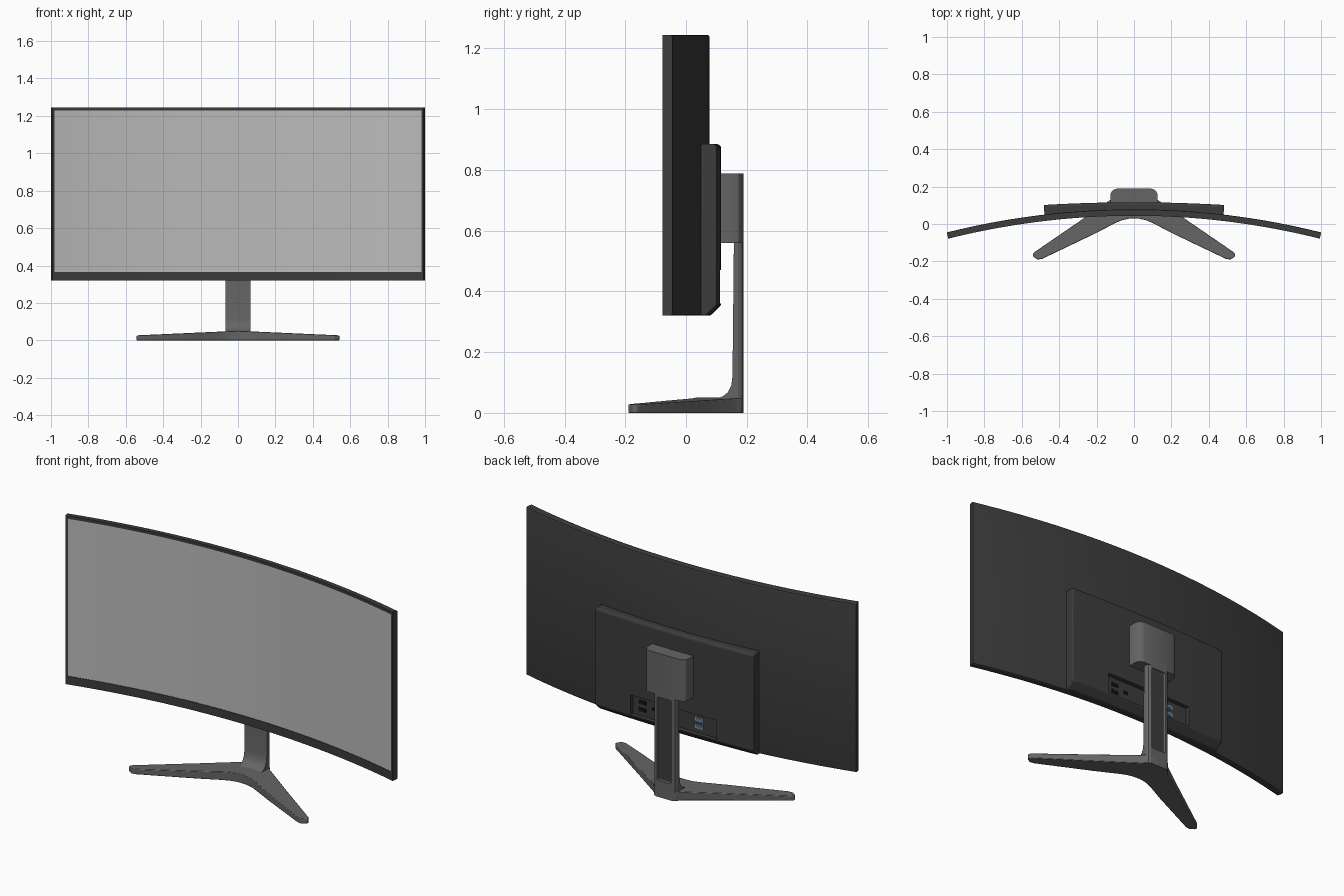
import bpy, bmesh, math

if "Cube" in bpy.data.objects:
    bpy.data.objects.remove(bpy.data.objects["Cube"])

def material(name, rgb):
    m = bpy.data.materials.new(name)
    m.diffuse_color = (*rgb, 1)
    m.use_nodes = True
    m.node_tree.nodes["Principled BSDF"].inputs["Base Color"].default_value = m.diffuse_color
    return m

DARK = material("dark_plastic", (0.045, 0.045, 0.045))
STAND = material("stand_grey", (0.13, 0.13, 0.13))
SCREEN = material("screen_grey", (0.5, 0.5, 0.5))
BLACK = material("port_black", (0.01, 0.01, 0.01))
BLUE = material("port_blue", (0.06, 0.2, 0.45))
METAL = material("port_metal", (0.3, 0.3, 0.3))

def finish(name, bm, mat, smooth=True):
    bmesh.ops.recalc_face_normals(bm, faces=bm.faces)
    me = bpy.data.meshes.new(name)
    bm.to_mesh(me)
    bm.free()
    ob = bpy.data.objects.new(name, me)
    bpy.context.collection.objects.link(ob)
    me.materials.append(mat)
    if smooth:
        bpy.ops.object.select_all(action='DESELECT')
        ob.select_set(True)
        bpy.context.view_layer.objects.active = ob
        bpy.ops.object.shade_smooth_by_angle(angle=math.radians(25))
    return ob

def loft(name, rings, mat, smooth=True):
    """Skin a list of closed point rings and cap both ends."""
    bm = bmesh.new()
    vs = [[bm.verts.new(p) for p in r] for r in rings]
    n = len(rings[0])
    for a, b in zip(vs, vs[1:]):
        for i in range(n):
            bm.faces.new((a[i], a[(i + 1) % n], b[(i + 1) % n], b[i]))
    bm.faces.new(vs[0])
    bm.faces.new(vs[-1])
    return finish(name, bm, mat, smooth)

def curved(name, profile, x0, x1, R, mat, segs=40):
    """Sweep a (y, z) profile along an arc around z; y is measured at x = 0."""
    a0, a1 = math.asin(x0 / R), math.asin(x1 / R)
    rings = []
    for i in range(segs + 1):
        a = a0 + (a1 - a0) * i / segs
        rings.append([((R + y) * math.sin(a), (R + y) * math.cos(a) - R, z)
                      for y, z in profile])
    return loft(name, rings, mat)

def rect(y0, y1, z0, z1):
    return [(y0, z0), (y0, z1), (y1, z1), (y1, z0)]

def box(name, x0, x1, y0, y1, z0, z1, mat):
    return loft(name, [[(x, y, z) for y, z in rect(y0, y1, z0, z1)] for x in (x0, x1)], mat, False)

def bevel(ob, width, segs=2):
    m = ob.modifiers.new("bevel", 'BEVEL')
    m.width, m.segments, m.limit_method = width, segs, 'ANGLE'

def cut(ob, cutter):
    cutter.hide_render = True
    cutter.hide_viewport = True
    m = ob.modifiers.new("cut", 'BOOLEAN')
    m.object, m.operation, m.solver = cutter, 'DIFFERENCE', 'EXACT'

# Curved panel
R, F, Z0, Z1, X = 4.05, 0.044, 0.32, 1.245, 0.982
B = F + 0.034
curved("panel_shell", [(F + .005, Z0), (F + .005, Z1), (B - .008, Z1), (B - .002, Z1 - .003),
                       (B, Z1 - .01), (B, Z0 + .01), (B - .002, Z0 + .003), (B - .008, Z0)],
       -X, X, R, DARK)
curved("screen", rect(F + .003, F + .006, Z0 + .04, Z1 - .01), -X + .008, X - .008, R, SCREEN)
curved("bezel_top", rect(F, F + .005, Z1 - .016, Z1), -X, X, R, DARK)
curved("bezel_bottom", rect(F, F + .005, Z0, Z0 + .045), -X, X, R, DARK)
for s, n in ((-1, "left"), (1, "right")):
    lo, hi = sorted((s * (X - .012), s * X))
    curved("bezel_" + n, rect(F, F + .005, Z0 + .045, Z1 - .016), lo, hi, R, DARK, 2)

# Rear housing with port recess
housing = curved("rear_housing", [(.055, .32), (.08, .32), (.116, .355), (.116, .876),
                                  (.107, .885), (.055, .885)], -.475, .475, 8, DARK, 24)
bevel(housing, .005)
cut(housing, box("port_cutter", -.26, .26, .09, .2, .36, .47, DARK))

# Ports in the recess
def port(name, x, z, w, h, inner):
    box(name + "_shell", x - w, x + w, .085, .094, z - h, z + h, METAL if inner is BLUE else BLACK)
    box(name + "_core", x - w * .75, x + w * .75, .085, .096, z - h * .55, z + h * .55, inner)

for i, z in enumerate((.395, .435)):
    port(f"video_port_{i}", .2, z, .022, .01, BLACK)
    port(f"usb_port_{i}", -.145, z, .024, .011, BLUE)
port("small_port", .13, .415, .012, .008, BLACK)

# Stand head, rounded towards the back
head = [(.125, .11), (.125, .16), (.12, .173), (.108, .184), (.09, .19)]
head += [(-x, y) for x, y in reversed(head)]
loft("stand_head", [[(x, y, z) for x, y in head] for z in (.56, .788)], STAND)

# Column: side profile with foot fillet, chamfered rear corners, rear slot
side = [(.158, .6), (.155, .3), (.153, .12), (.149, .09), (.138, .068), (.122, .055), (.1, .046), (.1, 0)]
rings = []
for f, z in side:
    half = [(.068, f), (.068, .172), (.062, .184), (.05, .19)]
    rings.append([(x, y, z) for x, y in half + [(-x, y) for x, y in reversed(half)]])
column = loft("stand_column", rings, STAND)
slot = box("slot_cutter", -.043, .043, .178, .21, .09, .548, DARK)
bevel(slot, .008)
cut(column, slot)
box("slot_panel", -.042, .042, .17, .179, .092, .546, DARK)

# V-shaped foot: half outline mirrored, sloping down to the tips
foot = [(0, .19), (.045, .19), (.066, .182), (.085, .158), (.25, .043), (.532, -.15), (.542, -.162),
        (.539, -.175), (.515, -.19), (.49, -.186), (.21, -.052), (.1, .005), (.065, .02), (.03, .028), (0, .03)]
bm = bmesh.new()
lower = [bm.verts.new((x, y, 0)) for x, y in foot]
upper = [bm.verts.new((x, y, .051 - .045 * x)) for x, y in foot]
bm.faces.new(lower)
bm.faces.new(upper)
for i in range(len(foot) - 1):
    bm.faces.new((lower[i], lower[i + 1], upper[i + 1], upper[i]))
base = finish("stand_foot", bm, STAND)
mirror = base.modifiers.new("mirror", 'MIRROR')
mirror.use_clip = True
bevel(base, .003)
